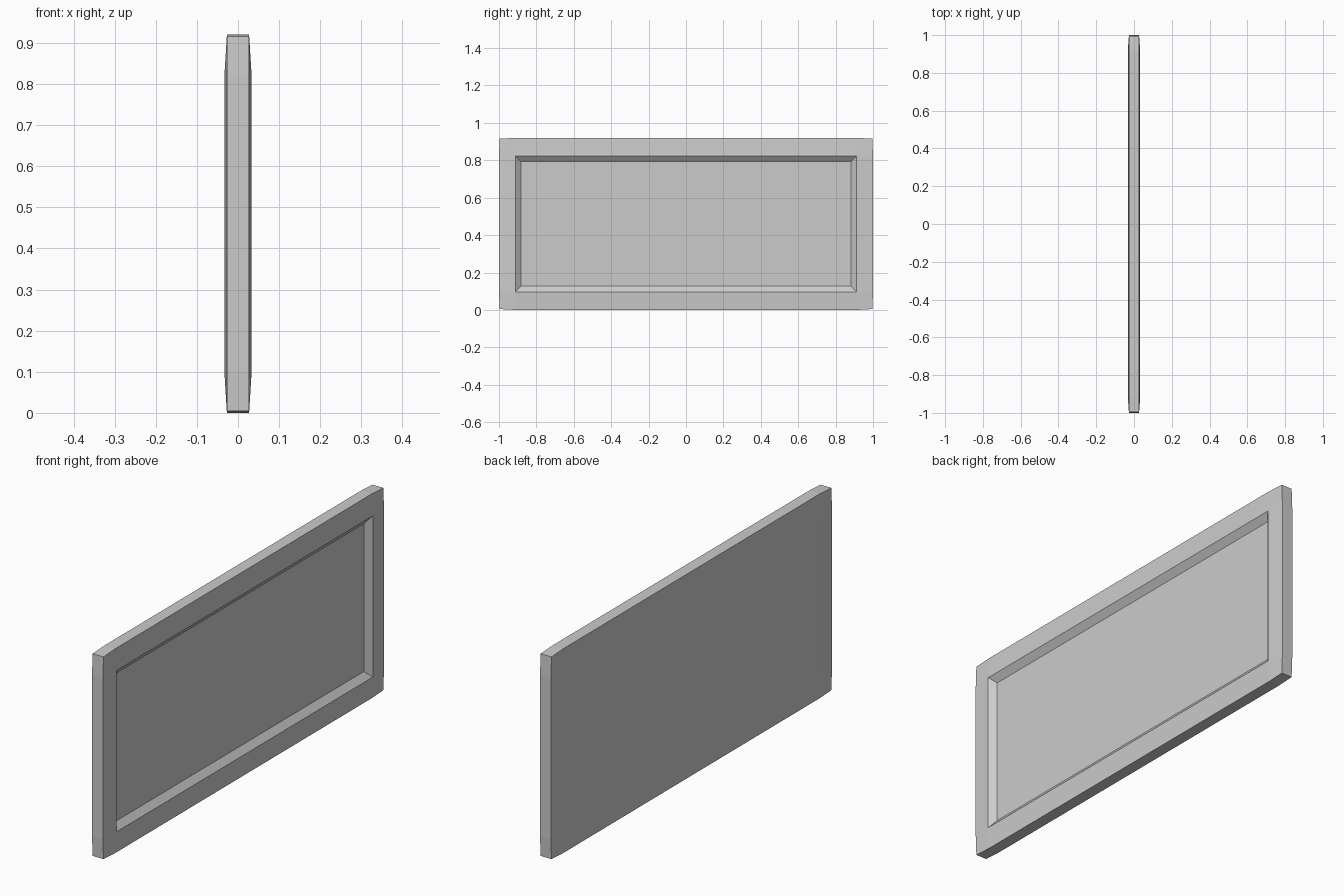
import bpy, bmesh
from mathutils import Vector

if "Cube" in bpy.data.objects:
    bpy.data.objects.remove(bpy.data.objects["Cube"])

H, HY, HX = 0.92, 1.0, 0.033      # height, half length, half thickness
CY, CZ = 0.912, 0.363             # border lines, measured from the centre

bm = bmesh.new()

# Slab
bmesh.ops.create_cube(bm, size=1)
for v in bm.verts:
    v.co = Vector((v.co.x * 2 * HX, v.co.y * 2 * HY, v.co.z * H))

# Border loops on all four sides
for axis, d in (((0, 1, 0), CY), ((0, 0, 1), CZ)):
    for s in (-1, 1):
        n = Vector(axis)
        bmesh.ops.bisect_plane(bm, geom=bm.verts[:] + bm.edges[:] + bm.faces[:],
                               plane_co=n * d * s, plane_no=n)

# Thin the rim and pull the corners in slightly
for v in bm.verts:
    end_y = abs(v.co.y) > CY + 0.01
    end_z = abs(v.co.z) > CZ + 0.01
    if end_y or end_z:
        v.co.x *= 0.027 / HX
    if end_y and end_z:
        v.co.y *= 0.996
        v.co.z *= 0.99

# Recessed panel with sloped sides on the +x face
panel = max(bm.faces, key=lambda f: (f.calc_area() > 1) * f.calc_center_median().x)
bmesh.ops.inset_region(bm, faces=[panel], thickness=0.03, depth=0, use_even_offset=True)
for v in panel.verts:
    v.co.x -= 0.024

bmesh.ops.translate(bm, verts=bm.verts, vec=(0, 0, H / 2))
bmesh.ops.recalc_face_normals(bm, faces=bm.faces)
mesh = bpy.data.meshes.new("framed_panel")
bm.to_mesh(mesh)
bm.free()
obj = bpy.data.objects.new("framed_panel", mesh)
bpy.context.collection.objects.link(obj)
